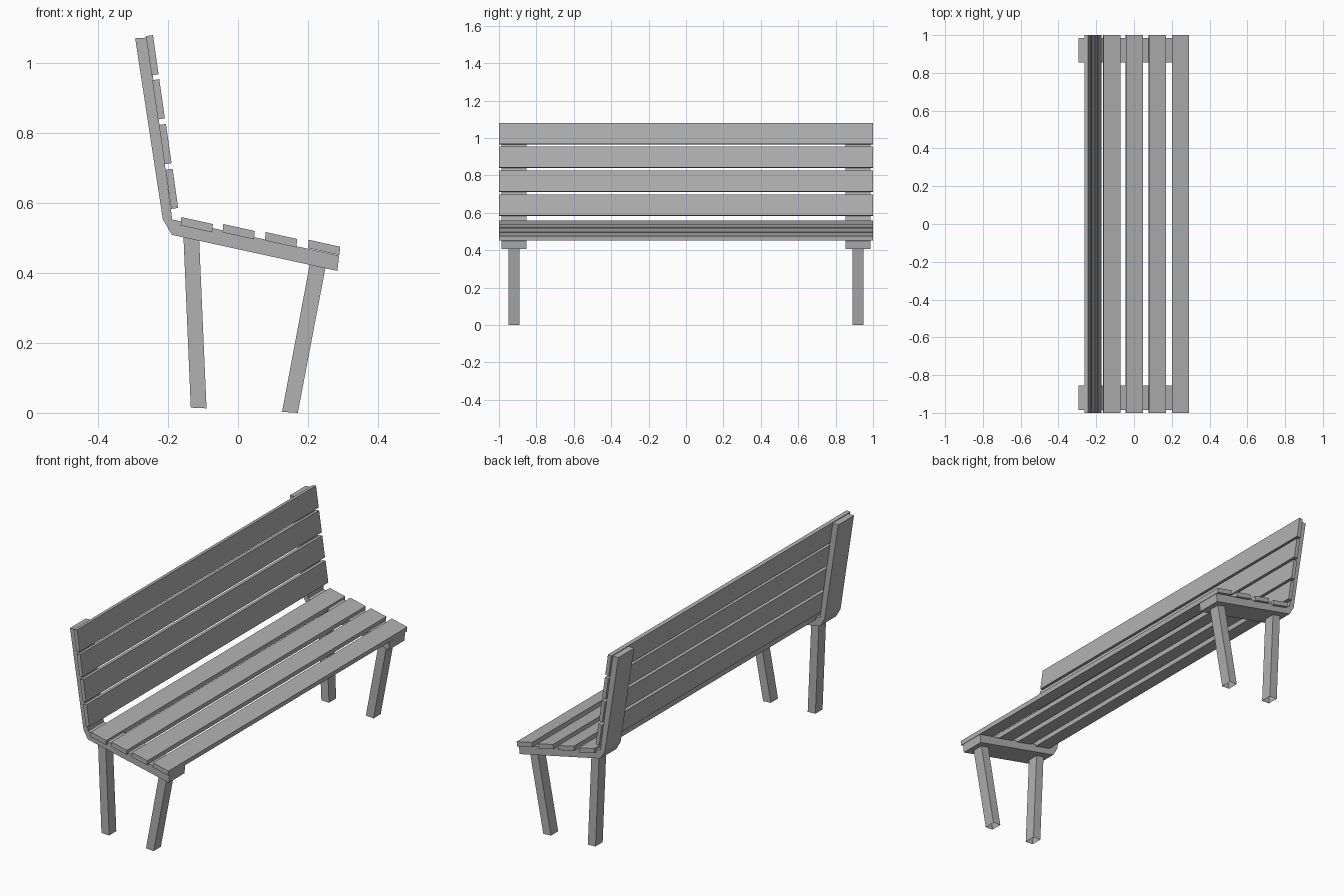
import bpy
import bmesh

if "Cube" in bpy.data.objects:
    bpy.data.objects.remove(bpy.data.objects["Cube"])

# Mid-dark grey shared by every part
grey = bpy.data.materials.new("bench_grey")
grey.diffuse_color = (0.44, 0.44, 0.44, 1.0)
grey.use_nodes = True
grey.node_tree.nodes["Principled BSDF"].inputs["Base Color"].default_value = grey.diffuse_color


def prism(name, profile, y0, y1, open_edges=()):
    """Extrude an x-z profile along y, leaving the listed edge faces open."""
    bm = bmesh.new()
    a = [bm.verts.new((x, y0, z)) for x, z in profile]
    b = [bm.verts.new((x, y1, z)) for x, z in profile]
    n = len(profile)
    bm.faces.new(a)
    bm.faces.new(b[::-1])
    for i in range(n):
        if i not in open_edges:
            j = (i + 1) % n
            bm.faces.new((a[i], b[i], b[j], a[j]))
    bmesh.ops.recalc_face_normals(bm, faces=bm.faces)
    mesh = bpy.data.meshes.new(name)
    bm.to_mesh(mesh)
    bm.free()
    mesh.materials.append(grey)
    obj = bpy.data.objects.new(name, mesh)
    bpy.context.collection.objects.link(obj)
    return obj


def slat(name, corner, along, depth):
    """Full-length plank from one corner and two section vectors."""
    (x, z), (ax, az), (dx, dz) = corner, along, depth
    profile = [(x, z), (x + ax, z + az),
               (x + ax + dx, z + az + dz), (x + dx, z + dz)]
    return prism(name, profile, -1.0, 1.0)


# Seat and backrest planks
seat_corners = [(-0.162, 0.56), (-0.042, 0.54), (0.079, 0.517), (0.202, 0.495)]
for i, c in enumerate(seat_corners):
    slat(f"seat_slat_{i + 1}", c, (0.09, -0.02), (-0.002, -0.024))

back_corners = [(-0.243, 1.080), (-0.225, 0.954), (-0.206, 0.826), (-0.187, 0.698)]
for i, c in enumerate(back_corners):
    slat(f"back_slat_{i + 1}", c, (0.016, -0.112), (-0.02, -0.003))

# Bent side frame and leg sections (x, z)
frame = [(-0.294, 1.071), (-0.215, 0.554), (-0.189, 0.509), (0.284, 0.406),
         (0.289, 0.450), (-0.188, 0.553), (-0.258, 1.073)]
rear_leg = [(-0.135, 0.015), (-0.090, 0.013), (-0.111, 0.495), (-0.156, 0.505)]
front_leg = [(0.126, 0.003), (0.171, 0.0), (0.251, 0.42), (0.206, 0.43)]

# Frame and two hollow-bottomed legs at each end
for side, s in (("left", -1), ("right", 1)):
    yc = s * 0.92
    prism(f"{side}_frame", frame, yc - 0.066, yc + 0.066)
    prism(f"{side}_rear_leg", rear_leg, yc - 0.03, yc + 0.03, open_edges=(0,))
    prism(f"{side}_front_leg", front_leg, yc - 0.03, yc + 0.03, open_edges=(0,))
